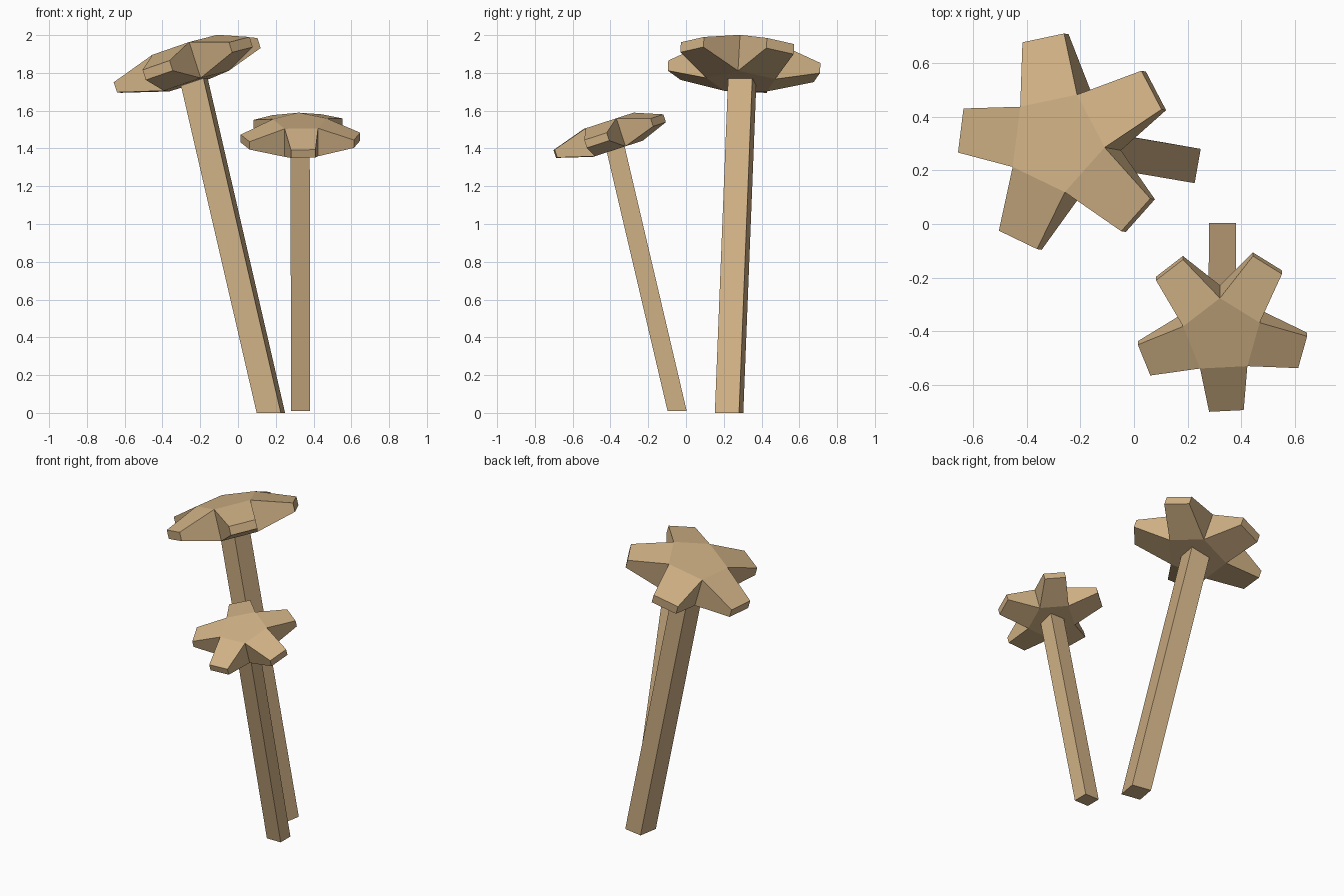
import bpy, bmesh
from math import radians, sin, cos, pi
from mathutils import Matrix, Vector

cube = bpy.data.objects.get("Cube")
if cube:
    bpy.data.objects.remove(cube, do_unlink=True)

tan = bpy.data.materials.new("tan_wood")
tan.use_nodes = True
tan.diffuse_color = (0.63, 0.44, 0.235, 1)
tan.node_tree.nodes["Principled BSDF"].inputs["Base Color"].default_value = tan.diffuse_color

THICK = 0.2      # depth of the five-sided core
RADIUS = 0.193   # core radius
REACH = 0.40     # distance from the axis to an arm tip
TIP_HALF_WIDTH = 0.083
TIP_TOP, TIP_BOTTOM = -0.073, -0.129


def add_object(name, bm):
    bmesh.ops.recalc_face_normals(bm, faces=bm.faces)
    mesh = bpy.data.meshes.new(name)
    bm.to_mesh(mesh)
    bm.free()
    mesh.materials.append(tan)
    obj = bpy.data.objects.new(name, mesh)
    bpy.context.collection.objects.link(obj)
    return obj


def star_canopy(name, matrix):
    """Five-sided core with a tapering arm on each side."""
    bm = bmesh.new()
    angles = [pi / 5 * (2 * k - 1) for k in range(5)]
    top = [bm.verts.new((RADIUS * cos(a), RADIUS * sin(a), 0)) for a in angles]
    low = [bm.verts.new((v.co.x, v.co.y, -THICK)) for v in top]
    bm.faces.new(top)
    bm.faces.new(low[::-1])
    for k in range(5):
        n = (k + 1) % 5
        turn = Matrix.Rotation(2 * pi * k / 5, 3, 'Z')
        root = [top[k], top[n], low[n], low[k]]
        corners = [(-1, TIP_TOP), (1, TIP_TOP), (1, TIP_BOTTOM), (-1, TIP_BOTTOM)]
        tip = [bm.verts.new(turn @ Vector((REACH, s * TIP_HALF_WIDTH, z))) for s, z in corners]
        bm.faces.new(tip)
        for i in range(4):
            j = (i + 1) % 4
            bm.faces.new((root[i], root[j], tip[j], tip[i]))
    bm.transform(matrix)
    return add_object(name, bm)


def trunk(name, base, top, width, yaw):
    """Leaning square post with level ends."""
    bm = bmesh.new()
    bmesh.ops.create_cube(bm, size=1)
    turn = Matrix.Rotation(yaw, 3, 'Z')
    for v in bm.verts:
        centre = top if v.co.z > 0 else base
        v.co = centre + turn @ Vector((v.co.x * width, v.co.y * width, 0))
    return add_object(name, bm)


def tree(prefix, base, crown, lean_direction, scale, spin):
    yaw = radians(lean_direction)
    matrix = (Matrix.Translation(crown) @ Matrix.Rotation(yaw, 4, 'Z')
              @ Matrix.Rotation(radians(18), 4, 'Y')
              @ Matrix.Rotation(radians(spin), 4, 'Z') @ Matrix.Scale(scale, 4))
    star_canopy(prefix + "_star_canopy", matrix)
    base = Vector(base)
    underside = matrix @ Vector((0, 0, -THICK))
    top = base + (underside - base) * 1.03
    trunk(prefix + "_trunk", base, top, 0.13 * scale, yaw)


tree("tall", (0.174, 0.228, 0), (-0.292, 0.308, 1.942), 170, 1.0, 3)
tree("short", (0.331, -0.047, 0.01), (0.329, -0.42, 1.543), 270, 0.78, 3)
